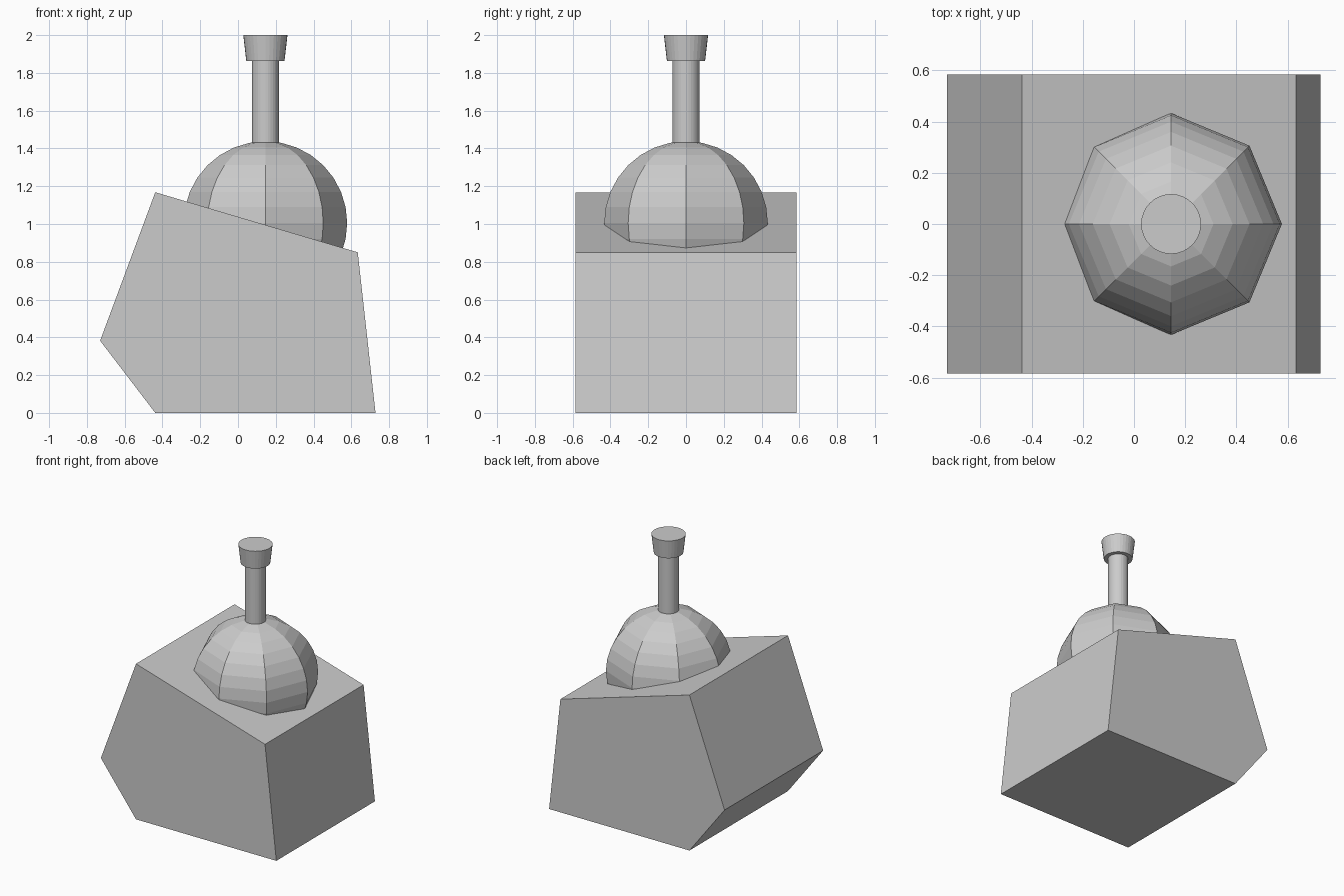
import bpy, bmesh
from mathutils import Matrix

if "Cube" in bpy.data.objects:
    bpy.data.objects.remove(bpy.data.objects["Cube"])

CX = 0.145  # axis of dome and handle


def make_object(name, bm):
    bmesh.ops.recalc_face_normals(bm, faces=bm.faces)
    mesh = bpy.data.meshes.new(name)
    bm.to_mesh(mesh)
    bm.free()
    ob = bpy.data.objects.new(name, mesh)
    bpy.context.collection.objects.link(ob)
    return ob


def cone(name, r_bottom, r_top, z0, z1):
    bm = bmesh.new()
    bmesh.ops.create_cone(bm, cap_ends=True, segments=32, radius1=r_bottom,
                          radius2=r_top, depth=z1 - z0,
                          matrix=Matrix.Translation((CX, 0, (z0 + z1) / 2)))
    return make_object(name, bm)


# five-sided block extruded along y
profile = [(-0.438, 0), (0.728, 0), (0.634, 0.85), (-0.438, 1.168), (-0.73, 0.382)]
bm = bmesh.new()
face = bm.faces.new([bm.verts.new((x, -0.585, z)) for x, z in profile])
ext = bmesh.ops.extrude_face_region(bm, geom=[face], use_keep_orig=True)
bmesh.ops.translate(bm, vec=(0, 1.17, 0),
                    verts=[v for v in ext["geom"] if isinstance(v, bmesh.types.BMVert)])
make_object("block", bm)

# eight-sided ball sunk into the sloping top
bm = bmesh.new()
bmesh.ops.create_uvsphere(bm, u_segments=8, v_segments=16, radius=0.433,
                          matrix=Matrix.Translation((CX, 0, 1.005)))
make_object("ball", bm)

# handle and flared cap
cone("stem", 0.071, 0.071, 1.41, 1.88)
cone("cap", 0.101, 0.117, 1.862, 2.0)
